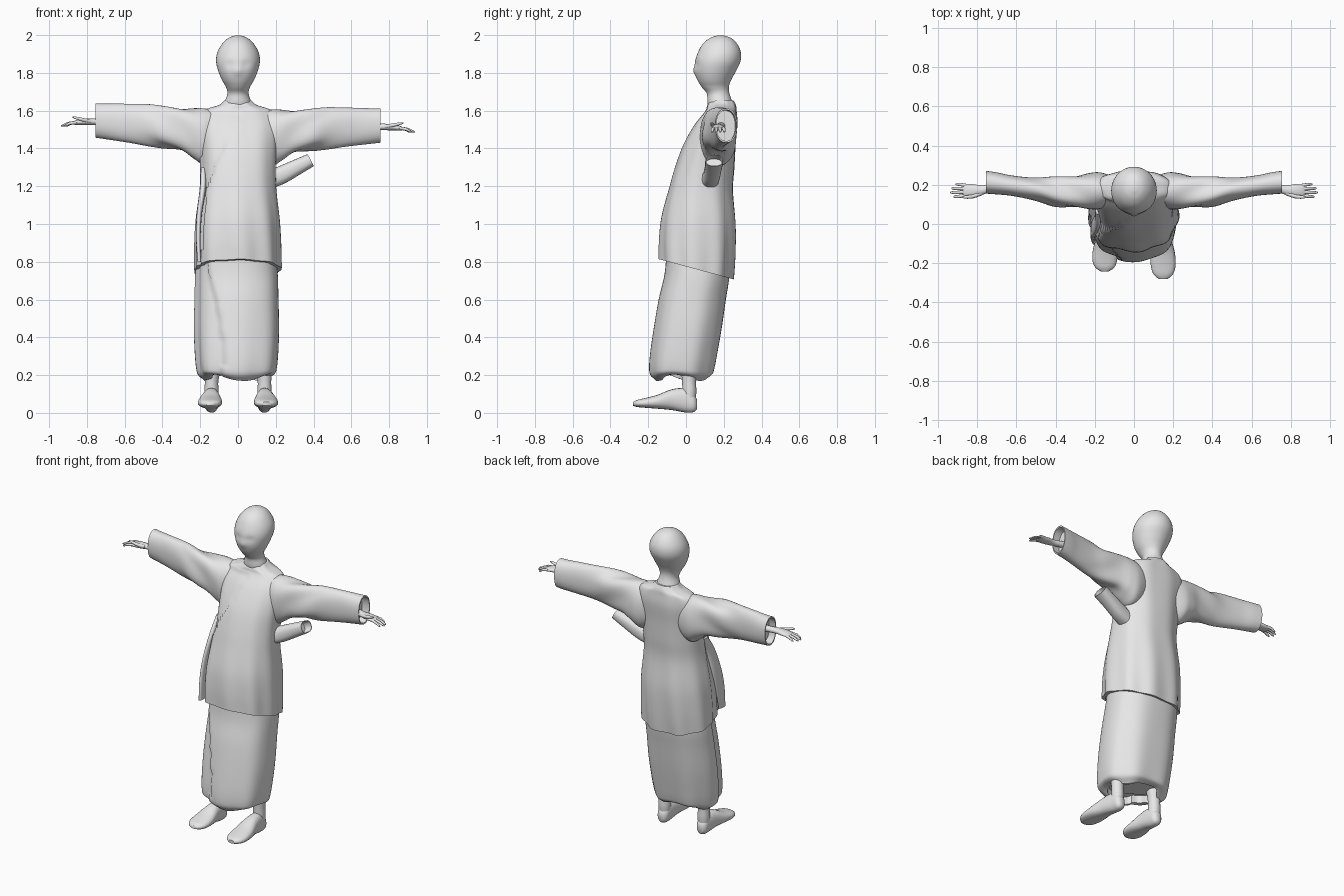
import bpy, bmesh, math
from mathutils import Vector

cube = bpy.data.objects.get("Cube")
if cube:
    bpy.data.objects.remove(cube, do_unlink=True)

clay = bpy.data.materials.new("plain grey")
clay.use_nodes = True
clay.diffuse_color = (0.8, 0.8, 0.8, 1)
clay.node_tree.nodes["Principled BSDF"].inputs["Base Color"].default_value = (0.8, 0.8, 0.8, 1)

X, Y, Z = Vector((1, 0, 0)), Vector((0, 1, 0)), Vector((0, 0, 1))


def smooth_rows(rows, steps):
    """Catmull-Rom interpolation through cross-section rows."""
    out = []
    last = len(rows) - 1
    for i in range(last):
        a, b, c, d = rows[max(i - 1, 0)], rows[i], rows[i + 1], rows[min(i + 2, last)]
        for s in range(steps):
            t = s / steps
            out.append([q + 0.5 * t * (r - p + t * (2 * p - 5 * q + 4 * r - w + t * (3 * (q - r) + w - p)))
                        for p, q, r, w in zip(a, b, c, d)])
    return out + [list(rows[last])]


def loft(name, rows, u=X, v=Y, seg=24, steps=4, power=1.0, shape=None, hollow=False):
    """Skin elliptical sections (x, y, z, radius_u, radius_v); hollow recesses the last end."""
    rows = smooth_rows(rows, steps)
    bm = bmesh.new()
    rings = []
    for n, (x, y, z, ru, rv) in enumerate(rows):
        c, ring = Vector((x, y, z)), []
        for k in range(seg):
            a = math.tau * k / seg
            ca, sa = math.cos(a), math.sin(a)
            p = c + u * ru * math.copysign(abs(ca) ** power, ca) + v * rv * math.copysign(abs(sa) ** power, sa)
            if shape:
                p = shape(p, c, a, n / (len(rows) - 1))
            ring.append(bm.verts.new(p))
        rings.append(ring)
    if hollow:
        c = Vector(rows[-1][:3])
        back = (Vector(rows[-3][:3]) - c).normalized() * 0.05
        rim = [vert.co.copy() for vert in rings[-1]]
        for push in (0, 1):
            rings.append([bm.verts.new(c + (p - c) * 0.9 + back * push) for p in rim])
    for r, s in zip(rings, rings[1:]):
        for k in range(seg):
            j = (k + 1) % seg
            bm.faces.new((r[k], r[j], s[j], s[k]))
    bm.faces.new(rings[0])
    bm.faces.new(rings[-1])
    bmesh.ops.recalc_face_normals(bm, faces=bm.faces[:])
    for f in bm.faces:
        f.smooth = True
    mesh = bpy.data.meshes.new(name)
    bm.to_mesh(mesh)
    bm.free()
    mesh.set_sharp_from_angle(angle=math.radians(50))
    mesh.materials.append(clay)
    ob = bpy.data.objects.new(name, mesh)
    bpy.context.collection.objects.link(ob)
    return ob


# Head and neck
def face_shape(p, c, a, t):
    # shallow eye hollows and a small nose on the front
    if p.y < c.y:
        front = math.exp(-(p.x / 0.018) ** 2 - ((p.z - 1.81) / 0.022) ** 2)
        eyes = math.exp(-((abs(p.x) - 0.042) / 0.022) ** 2 - ((p.z - 1.845) / 0.02) ** 2)
        p.y += 0.007 * eyes - 0.009 * front
    return p


head_rows = [(0, .19, 1.58, .08, .06), (0, .18, 1.64, .072, .066), (0, .17, 1.69, .056, .06),
             (0, .155, 1.725, .064, .072), (0, .15, 1.76, .084, .088), (0, .155, 1.805, .103, .107),
             (0, .168, 1.86, .116, .12), (0, .177, 1.91, .109, .113), (0, .18, 1.955, .083, .09),
             (0, .183, 1.985, .05, .055), (0, .183, 1.998, .014, .016)]
loft("head_and_neck", head_rows, seg=40, steps=5, shape=face_shape)


# Wrapped jacket with a lapel edge running diagonally across the chest
def jacket_shape(p, c, a, t):
    edge = -0.17 + 0.47 * (p.z - 1.2) if p.z > 1.2 else -0.17 - 0.08 * (1.2 - p.z)
    low = min(max((1.2 - c.z) / 0.4, 0), 1)
    if p.y < c.y and p.x < edge and p.z < 1.6:
        p += (Vector((c.x, c.y, p.z)) - p) * 0.07
    fold = 0.005 * math.sin(9 * a + 3 * p.z) * (0.3 + low)
    p += Vector((math.cos(a), math.sin(a), 0)) * fold
    p.z -= 0.27 * (p.y - c.y) * low
    return p


jacket_rows = [(0, .19, 1.655, .07, .06), (0, .188, 1.63, .1, .075), (0, .185, 1.6, .18, .082),
               (0, .16, 1.53, .21, .112), (0, .125, 1.42, .205, .138), (0, .1, 1.3, .2, .157),
               (0, .08, 1.18, .203, .17), (-.003, .07, 1.02, .222, .195), (-.005, .062, .88, .23, .2),
               (-.006, .056, .76, .232, .195)]
loft("wrapped_jacket", jacket_rows, seg=72, steps=5, power=.88, shape=jacket_shape, hollow=True)


# Long skirt with an overlapping front panel and an uneven gathered hem
def skirt_shape(p, c, a, t):
    edge = -0.13 + 0.05 * math.sin(5 * p.z)
    if p.y < c.y and p.x < edge:
        p += (Vector((c.x, c.y, p.z)) - p) * 0.08
    p += Vector((math.cos(a), math.sin(a), 0)) * 0.006 * math.sin(7 * a) * t
    p.z += 0.018 * math.sin(3 * a + 2.5) * t ** 6
    return p


skirt_rows = [(-.008, .065, .9, .2, .165), (-.008, .06, .74, .218, .172), (-.008, .035, .6, .222, .178),
              (-.008, .012, .45, .225, .18), (-.008, -.008, .32, .22, .178), (-.008, -.018, .24, .212, .173),
              (-.008, -.02, .205, .2, .163), (-.008, -.02, .187, .165, .135)]
loft("long_skirt", skirt_rows, seg=64, steps=5, power=.85, shape=skirt_shape, hollow=True)


# Wide sleeves with folds spreading from the armpit
def sleeve_shape(p, c, a, t):
    drape = math.exp(-((abs(c.x) - 0.36) / 0.13) ** 2)
    fold = math.sin(4 * a + 16 * abs(c.x))
    p += (p - c) * 0.09 * fold * drape
    return p


sleeve_rows = [(.08, .175, 1.48, .06, .11), (.17, .17, 1.462, .092, .148), (.23, .168, 1.478, .092, .136),
               (.3, .165, 1.5, .082, .115), (.4, .165, 1.513, .075, .108), (.5, .177, 1.526, .058, .107),
               (.62, .195, 1.537, .052, .1), (.7, .207, 1.543, .056, .094), (.755, .213, 1.548, .058, .091)]
hand_rows = [(.66, .195, 1.545, .022, .02), (.74, .18, 1.542, .021, .018), (.78, .172, 1.541, .025, .017),
             (.82, .17, 1.54, .033, .016), (.855, .17, 1.537, .034, .013), (.872, .17, 1.535, .029, .008)]
foot_rows = [(.14, .058, .045, .018, .026), (.14, .04, .052, .034, .048), (.14, 0, .066, .039, .064),
             (.143, -.07, .07, .048, .055), (.147, -.14, .059, .062, .037), (.149, -.2, .053, .063, .026),
             (.149, -.24, .05, .049, .019), (.149, -.262, .048, .022, .01)]
leg_rows = [(.135, .025, .4, .055, .055), (.135, .018, .25, .046, .045), (.14, .016, .17, .036, .037),
            (.14, .018, .11, .037, .037), (.14, .015, .04, .033, .033)]

for side, label in ((1, "left"), (-1, "right")):
    def placed(rows, drop=0.0, stretch=1.0):
        return [(side * x, y * (stretch if y < 0 else 1), z - drop * x, ru, rv) for x, y, z, ru, rv in rows]

    drop = 0.035 if side > 0 else 0.0
    loft(label + "_sleeve", placed(sleeve_rows, drop), Y, Z, 40, 5, .9, sleeve_shape, True)
    # Hands: palm, four fingers and a thumb
    loft(label + "_palm", placed(hand_rows, drop), Y, Z, 16, 3)
    for i, length in enumerate((.065, .082, .076, .055)):
        y = .147 + .016 * i
        finger = [(.85, y, 1.538, .009, .009), (.85 + length * .6, y + .004 * (i - 1.5), 1.533, .0085, .008),
                  (.85 + length * .92, y + .005 * (i - 1.5), 1.523, .007, .006),
                  (.855 + length, y + .005 * (i - 1.5), 1.52, .003, .003)]
        loft(f"{label}_finger_{i + 1}", placed(finger, drop), Y, Z, 10, 3)
    thumb = [(.775, .158, 1.542, .012, .011), (.82, .141, 1.552, .01, .01), (.86, .137, 1.562, .008, .007),
             (.875, .137, 1.565, .003, .003)]
    loft(label + "_thumb", placed(thumb, drop), Y, Z, 10, 3)
    # Feet and ankles
    loft(label + "_foot", placed(foot_rows, 0, 1.07 if side > 0 else .92), X, Z, 20, 4, .85)
    loft(label + "_leg", placed(leg_rows), X, Y, 20, 4)

# Stiff sash end sticking out under the left arm
slant = Vector((-.45, 0, .89))
sash_rows = [(.13, .12, 1.22, .05, .045), (.22, .135, 1.255, .045, .048),
             (.31, .145, 1.3, .045, .042), (.385, .15, 1.338, .048, .036)]
loft("sash_end", sash_rows, Y, slant, 24, 4, .8, None, True)

# Loose jacket edge hanging along the right side
edge_rows = [(-.185, .08, 1.3, .012, .03), (-.185, .02, 1.2, .016, .04), (-.205, -.02, 1.05, .014, .045),
             (-.21, -.05, .92, .012, .04), (-.205, -.075, .8, .01, .03)]
loft("hanging_jacket_edge", edge_rows, X, Y, 20, 4, .8)
